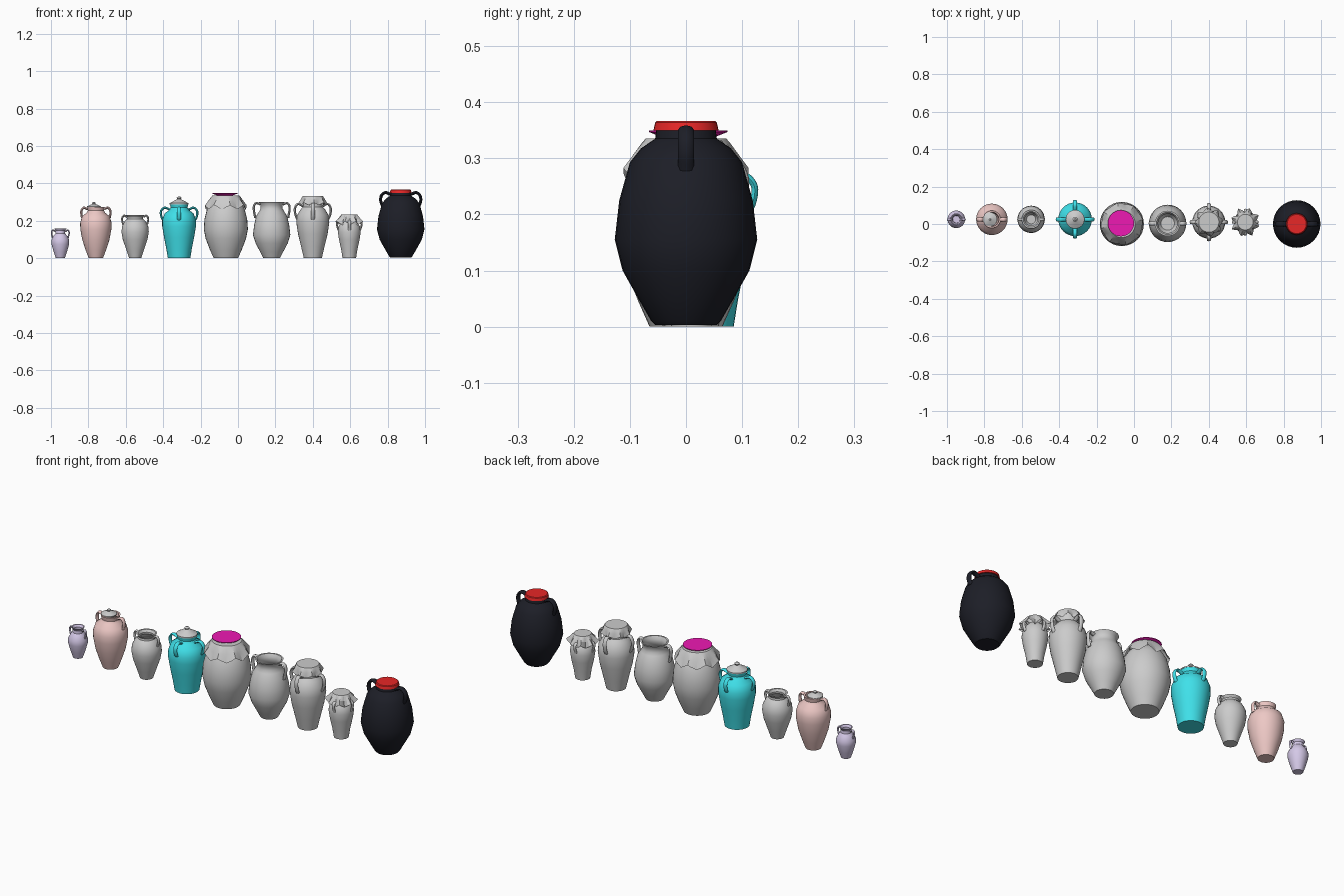
import bpy, bmesh, math
from mathutils import Vector

SEG = 32


def material(name, rgb):
    m = bpy.data.materials.new(name)
    m.diffuse_color = (*rgb, 1)
    return m


LILAC = material("lilac", (0.66, 0.58, 0.80))
PINK = material("pink", (0.85, 0.58, 0.56))
CYAN = material("cyan", (0.05, 0.75, 0.82))
MAGENTA = material("magenta", (0.85, 0.01, 0.45))
BLACK = material("black", (0.012, 0.013, 0.02))
RED = material("red", (0.8, 0.02, 0.02))


def finish(name, bm, loc, mat, angle=35):
    bmesh.ops.recalc_face_normals(bm, faces=bm.faces)
    me = bpy.data.meshes.new(name)
    bm.to_mesh(me)
    bm.free()
    ob = bpy.data.objects.new(name, me)
    bpy.context.collection.objects.link(ob)
    ob.location = loc
    if mat:
        me.materials.append(mat)
    bpy.ops.object.select_all(action='DESELECT')
    ob.select_set(True)
    bpy.context.view_layer.objects.active = ob
    bpy.ops.object.shade_smooth_by_angle(angle=math.radians(angle))
    return ob


def skin(bm, rings, closed=True):
    for a, b in zip(rings, rings[1:]):
        n = len(a)
        for i in range(n):
            j = (i + 1) % n
            bm.faces.new((a[i], a[j], b[j], b[i]))
    if closed:
        bm.faces.new(rings[0])
        bm.faces.new(rings[-1])


def lathe(name, profile, loc, mat=None):
    """Turned solid with flat end caps."""
    bm = bmesh.new()
    rings = [[bm.verts.new((r * math.cos(2 * math.pi * i / SEG),
                            r * math.sin(2 * math.pi * i / SEG), z))
              for i in range(SEG)] for r, z in profile]
    skin(bm, rings)
    return finish(name, bm, loc, mat)


def vessel(name, profile, loc, mat=None, wall=0.008):
    """Hollow jar: outer profile, then the inner wall back down."""
    inner = [(r - wall, z) for r, z in reversed(profile[1:])]
    inner.append((profile[0][0] - wall, profile[0][1] + wall))
    return lathe(name, profile + inner, loc, mat)


def spline(p, steps=5):
    p = [Vector((a, 0, b)) for a, b in p]
    q = [2 * p[0] - p[1]] + p + [2 * p[-1] - p[-2]]
    out = []
    for i in range(1, len(q) - 2):
        a, b, c, d = q[i - 1:i + 3]
        for s in range(steps):
            t = s / steps
            out.append(0.5 * (2 * b + (c - a) * t + (2 * a - 5 * b + 4 * c - d) * t * t
                              + (3 * b - a - 3 * c + d) * t ** 3))
    return out + [p[-1]]


def handles(name, path, loc, count, mat=None, thick=0.006, width=0.011):
    """Flattened strap handles spread evenly round the jar."""
    pts = spline(path)
    for k in range(count):
        bm = bmesh.new()
        rings = []
        for i, p in enumerate(pts):
            t = (pts[min(i + 1, len(pts) - 1)] - pts[max(i - 1, 0)]).normalized()
            side = Vector((-t.z, 0, t.x))
            rings.append([bm.verts.new(p + side * thick * math.cos(a * math.pi / 4)
                                       + Vector((0, width * math.sin(a * math.pi / 4), 0)))
                          for a in range(8)])
        skin(bm, rings)
        ob = finish(f"{name}_{k + 1}", bm, loc, mat, 60)
        ob.rotation_euler.z = 2 * math.pi * k / count


def cloth(name, rings, loc, points, turn=0.0):
    """Draped cover; each ring is radius, height, radial wave, vertical wave."""
    bm = bmesh.new()
    n = points * 4
    out = []
    for r, z, wr, wz in rings:
        ring = []
        for i in range(n):
            a = 2 * math.pi * i / n
            w = 1 - 2 * abs((i % 4) / 2 - 1)
            w = -w * (1 if (i // 4) % 2 else 0.75)
            rr = r + wr * w
            ring.append(bm.verts.new((rr * math.cos(a + turn), rr * math.sin(a + turn), z + wz * w)))
        out.append(ring)
    skin(bm, out, False)
    bm.faces.new(out[0])
    return finish(name, bm, loc, None, 20)


# Small lilac jar
at = (-0.95, 0.025, 0)
vessel("lilac_jar", [(0.024, 0), (0.036, 0.035), (0.047, 0.075), (0.047, 0.098),
                     (0.036, 0.12), (0.026, 0.132), (0.025, 0.147), (0.032, 0.158)], at, LILAC, 0.005)
handles("lilac_handle", [(0.026, 0.142), (0.04, 0.15), (0.047, 0.135), (0.041, 0.108)],
        at, 2, LILAC, 0.004, 0.006)

# Pink jar with a small lid
at = (-0.76, 0.025, 0)
vessel("pink_jar", [(0.038, 0), (0.055, 0.045), (0.073, 0.1), (0.083, 0.155), (0.084, 0.19),
                    (0.073, 0.225), (0.05, 0.243), (0.043, 0.255), (0.047, 0.275)], at, PINK)
handles("pink_handle", [(0.044, 0.262), (0.065, 0.27), (0.078, 0.25), (0.074, 0.215)], at, 2, PINK)
lathe("pink_jar_lid", [(0.038, 0.273), (0.038, 0.277), (0.016, 0.287), (0.008, 0.29),
                       (0.01, 0.296), (0.004, 0.301)], (-0.77, 0.025, 0))

# Small grey open jar
at = (-0.55, 0.025, 0)
vessel("small_grey_jar", [(0.032, 0), (0.047, 0.045), (0.066, 0.1), (0.073, 0.14), (0.07, 0.17),
                          (0.056, 0.198), (0.043, 0.21), (0.042, 0.22), (0.05, 0.232)], at)
handles("small_grey_handle", [(0.044, 0.22), (0.06, 0.228), (0.07, 0.21), (0.064, 0.18)],
        at, 2, None, 0.005, 0.008)

# Cyan jar with four handles and a lid
at = (-0.315, 0.025, 0)
vessel("cyan_jar", [(0.06, 0), (0.068, 0.05), (0.08, 0.11), (0.09, 0.17), (0.09, 0.205),
                    (0.077, 0.24), (0.052, 0.258), (0.045, 0.27), (0.049, 0.29)], at, CYAN)
handles("cyan_handle", [(0.05, 0.26), (0.078, 0.27), (0.097, 0.25), (0.093, 0.218), (0.08, 0.2)],
        at, 4, CYAN)
lathe("cyan_jar_lid", [(0.05, 0.288), (0.05, 0.294), (0.018, 0.312), (0.009, 0.316),
                       (0.013, 0.323), (0.005, 0.33)], at)

# Large grey jar with cloth cover and magenta dish
at = (-0.065, 0, 0)
vessel("large_grey_jar", [(0.065, 0), (0.085, 0.045), (0.108, 0.105), (0.118, 0.155), (0.114, 0.21),
                          (0.1, 0.265), (0.082, 0.295), (0.068, 0.31), (0.068, 0.33)], at)
cloth("large_jar_cloth", [(0.072, 0.335, 0, 0), (0.079, 0.327, 0.001, 0), (0.094, 0.302, 0.004, 0.004),
                          (0.111, 0.272, 0.004, 0.014)], at, 8, 0.2)
lathe("magenta_dish", [(0.032, 0.332), (0.05, 0.339), (0.07, 0.347), (0.07, 0.35)], (-0.07, 0.004, 0), MAGENTA)

# Wide grey open jar
at = (0.18, 0.003, 0)
vessel("wide_grey_jar", [(0.044, 0), (0.062, 0.035), (0.086, 0.08), (0.1, 0.125), (0.094, 0.175),
                         (0.083, 0.225), (0.067, 0.25), (0.059, 0.265), (0.059, 0.285), (0.068, 0.3)], at)
handles("wide_grey_handle", [(0.06, 0.288), (0.084, 0.294), (0.096, 0.27), (0.088, 0.215)], at, 2)

# Tall grey jar with four handles and cloth cap
at = (0.4, 0.01, 0)
vessel("tall_grey_jar", [(0.048, 0), (0.062, 0.06), (0.079, 0.13), (0.088, 0.19), (0.084, 0.23),
                         (0.066, 0.26), (0.052, 0.275), (0.05, 0.31), (0.052, 0.322)], at)
handles("tall_grey_handle", [(0.052, 0.278), (0.08, 0.29), (0.096, 0.265), (0.092, 0.23), (0.08, 0.205)],
        at, 4)
cloth("tall_jar_cloth", [(0.054, 0.332, 0, 0), (0.058, 0.326, 0.001, 0), (0.064, 0.31, 0.004, 0.002),
                         (0.07, 0.29, 0.009, 0.008)], at, 8, 0.1)

# Narrow grey jar with a pointed cloth cover
at = (0.595, 0.01, 0)
vessel("narrow_grey_jar", [(0.036, 0), (0.043, 0.045), (0.055, 0.1), (0.061, 0.14), (0.056, 0.172),
                           (0.042, 0.192), (0.036, 0.2), (0.037, 0.225)], at, None, 0.006)
handles("narrow_grey_handle", [(0.037, 0.195), (0.055, 0.2), (0.067, 0.185), (0.058, 0.15)],
        at, 4, None, 0.005, 0.008)
cloth("narrow_jar_cloth", [(0.042, 0.234, 0, 0), (0.046, 0.229, 0.001, 0), (0.056, 0.211, 0.006, 0.004),
                           (0.068, 0.188, 0.013, 0.011)], at, 8, -0.3)

# Large black jar with red lid
at = (0.87, 0, 0)
vessel("black_jar", [(0.055, 0.003), (0.062, 0.01), (0.085, 0.05), (0.113, 0.1), (0.127, 0.155),
                     (0.119, 0.225), (0.1, 0.293), (0.08, 0.318), (0.055, 0.335), (0.053, 0.35)], at, BLACK)
handles("black_handle", [(0.052, 0.34), (0.082, 0.351), (0.103, 0.335), (0.107, 0.308), (0.098, 0.28)],
        at, 2, BLACK, 0.008, 0.014)
lathe("red_lid", [(0.05, 0.349), (0.058, 0.35), (0.055, 0.364), (0.051, 0.367)], at, RED)
